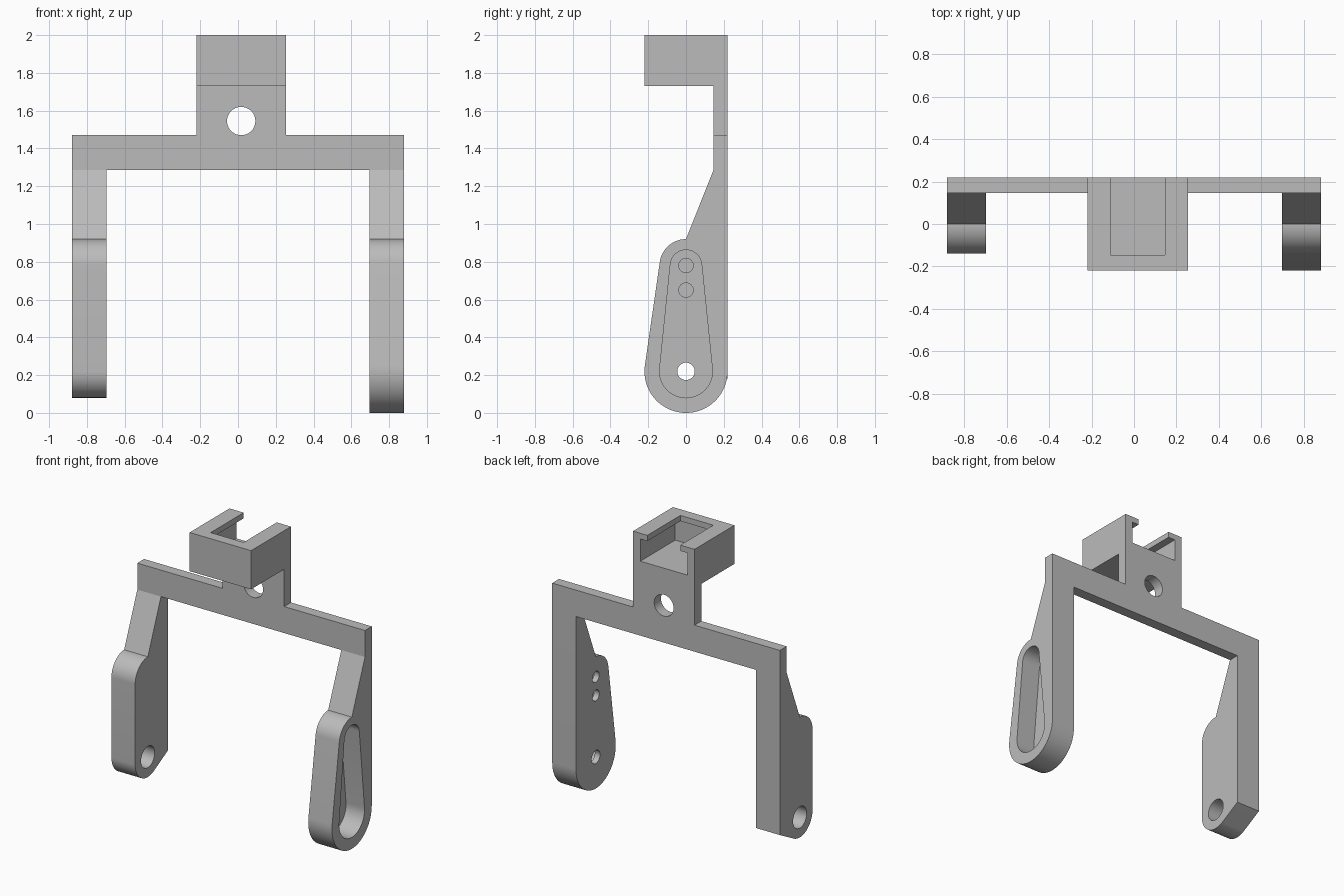
import bpy, bmesh
from math import radians, sin, cos, asin, degrees
from mathutils import Vector

cube = bpy.data.objects.get("Cube")
if cube:
    bpy.data.objects.remove(cube, do_unlink=True)

grey = bpy.data.materials.new("plain grey")
grey.use_nodes = True
grey.diffuse_color = (0.5, 0.5, 0.5, 1)
grey.node_tree.nodes["Principled BSDF"].inputs["Base Color"].default_value = grey.diffuse_color


def arc(cu, cv, r, start, end, n=20):
    """Points along an arc, angles in degrees."""
    angles = [radians(start + (end - start) * i / n) for i in range(n + 1)]
    return [(cu + r * cos(a), cv + r * sin(a)) for a in angles]


def circle(cu, cv, r, n=40):
    return arc(cu, cv, r, 0, 360, n)[:-1]


def rect(u0, u1, v0, v1):
    return [(u0, v0), (u1, v0), (u1, v1), (u0, v1)]


def prism(name, profile, axis, start, end):
    """Extrude a profile along x (profile in y, z) or y (profile in x, z)."""
    place = (lambda u, v: (start, u, v)) if axis == "x" else (lambda u, v: (u, start, v))
    step = Vector((end - start, 0, 0)) if axis == "x" else Vector((0, end - start, 0))
    bm = bmesh.new()
    face = bm.faces.new([bm.verts.new(place(u, v)) for u, v in profile])
    new = bmesh.ops.extrude_face_region(bm, geom=[face])["geom"]
    moved = [g for g in new if isinstance(g, bmesh.types.BMVert)]
    bmesh.ops.translate(bm, verts=moved, vec=step)
    bmesh.ops.recalc_face_normals(bm, faces=bm.faces)
    mesh = bpy.data.meshes.new(name)
    bm.to_mesh(mesh)
    bm.free()
    mesh.materials.append(grey)
    obj = bpy.data.objects.new(name, mesh)
    bpy.context.collection.objects.link(obj)
    return obj


def select(obj):
    bpy.ops.object.select_all(action="DESELECT")
    obj.select_set(True)
    bpy.context.view_layer.objects.active = obj


def cut(obj, profile, axis, start, end):
    """Subtract an extruded profile from a part."""
    cutter = prism("cutter", profile, axis, start, end)
    cutter.hide_render = True
    mod = obj.modifiers.new("cut", "BOOLEAN")
    mod.operation, mod.solver, mod.object = "DIFFERENCE", "EXACT", cutter
    select(obj)
    bpy.ops.object.modifier_apply(modifier=mod.name)
    bpy.data.objects.remove(cutter, do_unlink=True)


# Shared heights and depths
BACK, PLATE = 0.22, 0.145
BAR_LOW, BAR_TOP, BOX_LOW, TOP = 1.285, 1.47, 1.73, 2.0
HALF, INNER = 0.88, 0.697
BOX_L, BOX_R = -0.22, 0.255
PIVOT, KNEE = 0.22, 0.78
shoulder = [(BACK, BAR_LOW), (PLATE, BAR_LOW)]

# Left arm: tapered, with a teardrop pocket outside and three holes
lean = 180 - degrees(asin(0.08 / (KNEE - PIVOT)))
left_arm = prism("left_arm", shoulder + arc(0, KNEE, 0.14, 90, lean)
                 + arc(0, PIVOT, BACK, lean, 360, 40), "x", INNER, HALF)
tilt = degrees(asin(0.057 / (KNEE - PIVOT)))
teardrop = arc(0, KNEE, 0.083, tilt, 180 - tilt) + arc(0, PIVOT, 0.14, 180 - tilt, 360 + tilt, 32)
cut(left_arm, teardrop, "x", INNER + 0.04, HALF + 0.1)
for height, radius in ((PIVOT, 0.046), (0.65, 0.038), (KNEE, 0.038)):
    cut(left_arm, circle(0, height, radius), "x", INNER - 0.1, HALF - 0.1)

# Right arm: straight front, rounded foot and one large pivot hole
right_arm = prism("right_arm", shoulder + arc(0, KNEE, 0.14, 90, 180)
                  + arc(0, PIVOT, 0.14, 180, 298.5, 28) + [(BACK, 0.18)], "x", -HALF, -INNER)
cut(right_arm, circle(0, PIVOT, 0.075), "x", -HALF - 0.1, -INNER + 0.1)

# Crossbar with upright neck and a round hole
crossbar = prism("crossbar_and_neck", [
    (-HALF, BAR_LOW), (HALF, BAR_LOW), (HALF, BAR_TOP), (BOX_R, BAR_TOP),
    (BOX_R, BOX_LOW), (BOX_L, BOX_LOW), (BOX_L, BAR_TOP), (-HALF, BAR_TOP)], "y", PLATE, BACK)
cut(crossbar, circle(0.017, 1.545, 0.075), "y", PLATE - 0.1, BACK + 0.1)

# Holder tray: wide slot under a thin lip, open at the back
tray = prism("holder_tray", rect(BOX_L, BOX_R, BOX_LOW, TOP), "y", -BACK, BACK)
cut(tray, rect(BOX_L + 0.056, BOX_R - 0.056, BOX_LOW + 0.075, TOP - 0.04), "y", -0.165, BACK + 0.1)
cut(tray, rect(BOX_L + 0.11, BOX_R - 0.11, BOX_LOW + 0.15, TOP + 0.1), "y", -PLATE, BACK + 0.1)

for part in (left_arm, right_arm, crossbar, tray):
    select(part)
    bpy.ops.object.shade_smooth_by_angle(angle=radians(30))
